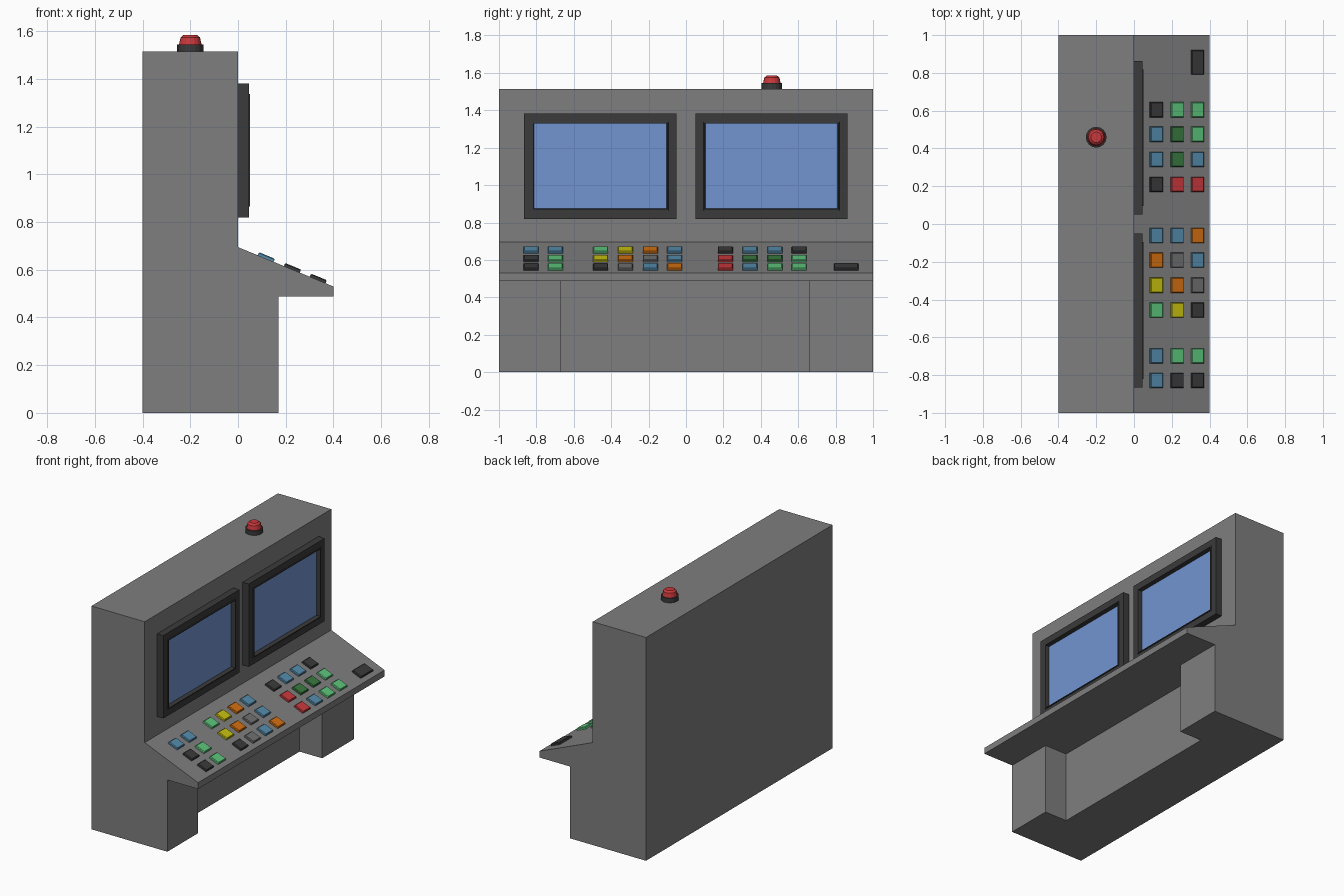
import bpy, bmesh, math
from mathutils import Matrix, Vector

default = bpy.data.objects.get("Cube")
if default:
    bpy.data.objects.remove(default, do_unlink=True)


def material(name, r, g, b):
    m = bpy.data.materials.new(name)
    m.use_nodes = True
    m.diffuse_color = (r, g, b, 1)
    m.node_tree.nodes["Principled BSDF"].inputs["Base Color"].default_value = (r, g, b, 1)
    return m


BODY = material("cabinet grey", 0.21, 0.21, 0.21)
DARK = material("charcoal", 0.043, 0.043, 0.043)
SCREEN = material("screen blue", 0.17, 0.30, 0.64)
BUTTON = {
    "K": DARK,
    "B": material("button blue", 0.09, 0.26, 0.41),
    "G": material("button green", 0.11, 0.56, 0.20),
    "D": material("dark green", 0.04, 0.19, 0.05),
    "R": material("signal red", 0.58, 0.04, 0.045),
    "O": material("button orange", 0.65, 0.16, 0.005),
    "Y": material("button yellow", 0.57, 0.53, 0.005),
    "S": material("button grey", 0.16, 0.16, 0.16),
}


def add_object(name, bm, *mats):
    bmesh.ops.recalc_face_normals(bm, faces=bm.faces)
    mesh = bpy.data.meshes.new(name)
    bm.to_mesh(mesh)
    bm.free()
    for m in mats:
        mesh.materials.append(m)
    ob = bpy.data.objects.new(name, mesh)
    bpy.context.scene.collection.objects.link(ob)
    return ob


def box(lo, hi):
    lo, hi = Vector(lo), Vector(hi)
    bm = bmesh.new()
    bmesh.ops.create_cube(bm, size=1, matrix=Matrix.Translation((lo + hi) / 2)
                          @ Matrix.Diagonal((*(hi - lo), 1)))
    return bm


# Cabinet: side profile extruded across the width
LEDGE, LIP, SHELF = 0.695, 0.53, 0.487
profile = [(-0.4, 0), (0.17, 0), (0.17, SHELF), (0.4, SHELF),
           (0.4, LIP), (0, LEDGE), (0, 1.515), (-0.4, 1.515)]
bm = bmesh.new()
side = bm.faces.new([bm.verts.new((x, -1, z)) for x, z in profile])
ext = bmesh.ops.extrude_face_region(bm, geom=[side])
bmesh.ops.translate(bm, vec=(0, 2, 0),
                    verts=[v for v in ext["geom"] if isinstance(v, bmesh.types.BMVert)])
cabinet = add_object("cabinet", bm, BODY)

# Knee space cut between the two legs
cutter = add_object("knee_space_cutter", box((0, -0.67, -0.2), (0.3, 0.66, SHELF)), BODY)
cutter.hide_render = True
cutter.display_type = 'WIRE'
cut = cabinet.modifiers.new("knee_space", 'BOOLEAN')
cut.operation, cut.solver, cut.object = 'DIFFERENCE', 'EXACT', cutter
bpy.context.view_layer.objects.active = cabinet
bpy.ops.object.modifier_apply(modifier=cut.name)
bpy.data.objects.remove(cutter, do_unlink=True)


# Monitors: bezel with a raised lip and a sunken screen face
def monitor(name, y0, y1):
    bm = box((-0.01, y0, 0.82), (0.046, y1, 1.382))
    face = max(bm.faces, key=lambda f: f.calc_center_median().x)
    for thickness, shift in ((0.063, 0), (0.001, 0.005), (0.009, 0), (0.003, -0.03)):
        bmesh.ops.inset_region(bm, faces=[face], thickness=thickness)
        bmesh.ops.translate(bm, vec=(shift, 0, 0), verts=face.verts)
    face.material_index = 1
    add_object(name, bm, DARK, SCREEN)


monitor("right_monitor", -0.866, -0.05)
monitor("left_monitor", 0.05, 0.864)

# Buttons: tapered blocks lying on the sloping desk
slope = math.atan2(LEDGE - LIP, 0.4)


def button(name, x, y, width, mat):
    bm = box((-0.036, -width / 2, -0.005), (0.036, width / 2, 0.014))
    top = [f for f in bm.faces if f.normal.z > 0.9]
    bmesh.ops.bevel(bm, geom=list(top[0].edges), offset=0.004, segments=1, affect='EDGES')
    z = LEDGE - x * math.tan(slope)
    bm.transform(Matrix.Translation((x, y, z)) @ Matrix.Rotation(slope, 4, 'Y'))
    add_object(name, bm, mat)


COLUMNS = (0.116, 0.226, 0.334)
rows = {0.605: "KGG", 0.475: "BDG", 0.342: "BDB", 0.21: "KRR",
        -0.061: "BBO", -0.191: "OSB", -0.324: "YOS", -0.456: "GYK",
        -0.698: "BGG", -0.828: "BKK"}
for r, (y, codes) in enumerate(rows.items()):
    for c, code in enumerate(codes):
        button(f"button_{r + 1}_{c + 1}", COLUMNS[c], y, 0.08, BUTTON[code])
button("wide_button", COLUMNS[2], 0.856, 0.13, DARK)


# Warning beacon on the roof
def turned(name, rings, mat, sides=16):
    bm = bmesh.new()
    loops = [[bm.verts.new((-0.2 + r * math.cos(a), 0.459 + r * math.sin(a), z))
              for a in (math.tau * i / sides for i in range(sides))] for r, z in rings]
    for low, high in zip(loops, loops[1:]):
        for i in range(sides):
            j = (i + 1) % sides
            bm.faces.new((low[i], low[j], high[j], high[i]))
    bm.faces.new(loops[0])
    bm.faces.new(loops[-1])
    add_object(name, bm, mat)


turned("beacon_base", [(0.055, 1.51), (0.055, 1.545)], DARK)
turned("beacon_lamp", [(0.048, 1.54), (0.041, 1.574), (0.028, 1.585)], BUTTON["R"])
